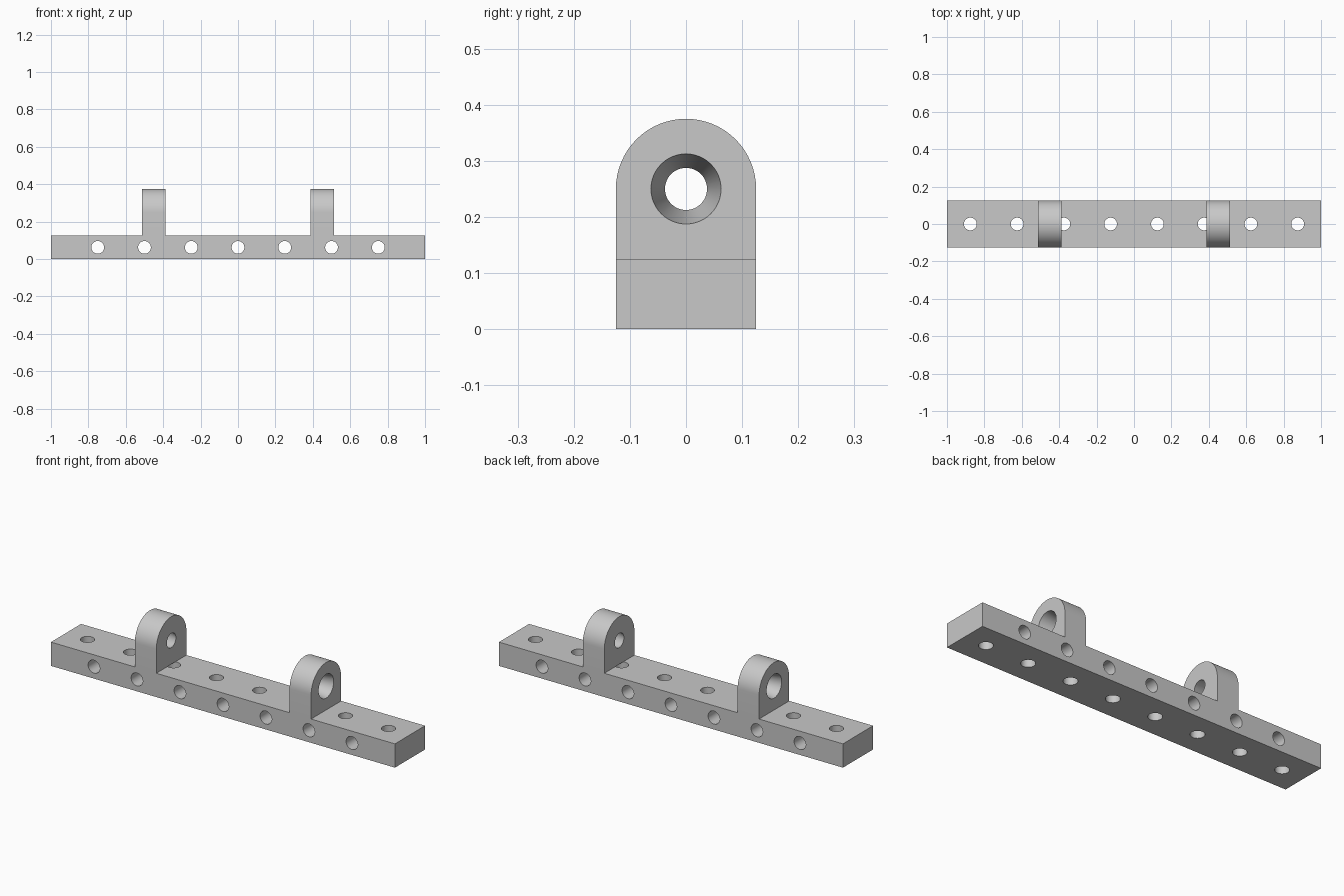
import bpy, bmesh, math
from mathutils import Matrix, Vector

cube = bpy.data.objects.get("Cube")
if cube:
    bpy.data.objects.remove(cube, do_unlink=True)

LENGTH, DEPTH, HEIGHT = 2.0, 0.25, 0.125
PITCH = 0.25
BOLT_R = 0.034
LUG_X, LUG_W, EYE_Z = 0.45, 0.125, 0.25

metal = bpy.data.materials.new("plain grey")
metal.use_nodes = True
grey = (0.58, 0.58, 0.58, 1)
metal.diffuse_color = grey
metal.node_tree.nodes["Principled BSDF"].inputs["Base Color"].default_value = grey


def make_object(name, bm):
    bmesh.ops.recalc_face_normals(bm, faces=bm.faces)
    mesh = bpy.data.meshes.new(name)
    bm.to_mesh(mesh)
    bm.free()
    mesh.materials.append(metal)
    obj = bpy.data.objects.new(name, mesh)
    bpy.context.collection.objects.link(obj)
    return obj


def add_cone(bm, centre, axis, r1, r2, length):
    """Cone or cylinder along an axis, r1 at its start and r2 at its end."""
    turn = Vector((0, 0, 1)).rotation_difference(Vector(axis)).to_matrix().to_4x4()
    bmesh.ops.create_cone(bm, cap_ends=True, segments=48, radius1=r1, radius2=r2,
                          depth=length, matrix=Matrix.Translation(centre) @ turn)


def combine(target, tool, operation):
    """Apply a boolean and discard the tool object."""
    mod = target.modifiers.new(operation.lower(), 'BOOLEAN')
    mod.operation, mod.solver, mod.object = operation, 'EXACT', tool
    tool.hide_render = True
    bpy.context.view_layer.objects.active = target
    bpy.ops.object.modifier_apply(modifier=mod.name)
    bpy.data.objects.remove(tool, do_unlink=True)


# Rectangular bar
bm = bmesh.new()
bmesh.ops.create_cube(bm, size=1, matrix=Matrix.Translation((0, 0, HEIGHT / 2))
                      @ Matrix.Diagonal((LENGTH, DEPTH, HEIGHT, 1)))
bar = make_object("drilled_bar_with_lugs", bm)

# Two alternating rows of bolt holes: seven front to back, eight top to bottom
bm = bmesh.new()
for i in range(7):
    add_cone(bm, ((i - 3) * PITCH, 0, HEIGHT / 2), (0, 1, 0), BOLT_R, BOLT_R, 0.4)
for i in range(8):
    add_cone(bm, ((i - 3.5) * PITCH, 0, HEIGHT / 2), (0, 0, 1), BOLT_R, BOLT_R, 0.4)
combine(bar, make_object("bolt_hole_cutter", bm), 'DIFFERENCE')

# Pair of round-topped lugs, each with a tapered eye that widens outward
for side in (-1, 1):
    bm = bmesh.new()
    r, steps = DEPTH / 2, 32
    outline = [(-r, HEIGHT), (r, HEIGHT)]
    outline += [(r * math.cos(math.pi * k / steps), EYE_Z + r * math.sin(math.pi * k / steps))
                for k in range(steps + 1)]
    x0 = side * LUG_X - LUG_W / 2
    face = bm.faces.new([bm.verts.new((x0, y, z)) for y, z in outline])
    swept = bmesh.ops.extrude_face_region(bm, geom=[face])["geom"]
    bmesh.ops.translate(bm, vec=(LUG_W, 0, 0),
                        verts=[v for v in swept if isinstance(v, bmesh.types.BMVert)])
    lug = make_object("lug", bm)

    bm = bmesh.new()
    spare = 0.02
    flare = 0.2 * spare
    add_cone(bm, (side * LUG_X, 0, EYE_Z), (side, 0, 0),
             0.0375 - flare, 0.0625 + flare, LUG_W + 2 * spare)
    combine(lug, make_object("eye_cutter", bm), 'DIFFERENCE')
    combine(bar, lug, 'UNION')

# Smooth the round surfaces, keep the machined edges sharp
bpy.ops.object.select_all(action='DESELECT')
bar.select_set(True)
bpy.context.view_layer.objects.active = bar
bpy.ops.object.shade_smooth_by_angle(angle=math.radians(30))
